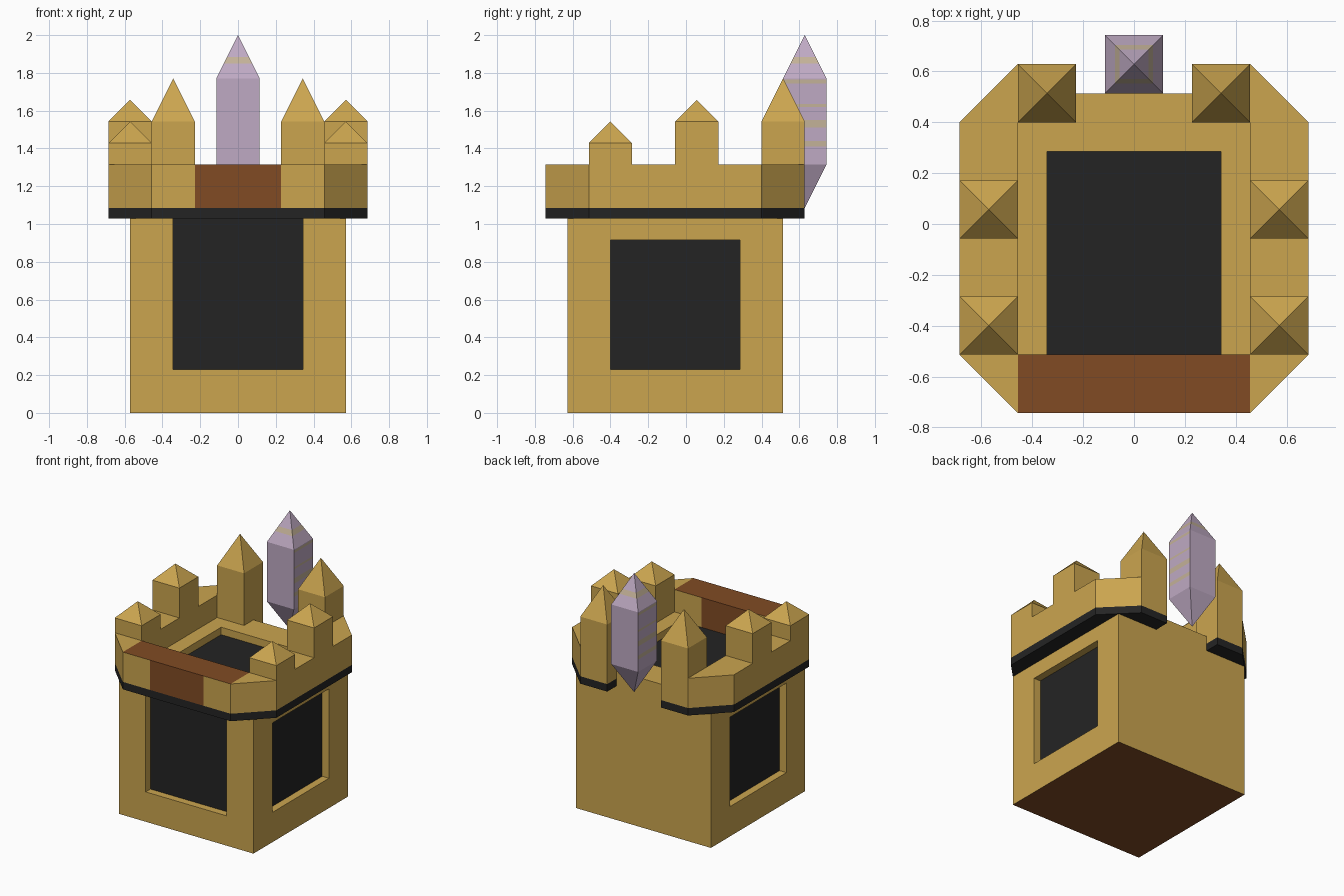
import bpy, bmesh
from mathutils import Vector

if "Cube" in bpy.data.objects:
    bpy.data.objects.remove(bpy.data.objects["Cube"])

U = 2 / 17.5  # the model sits on a regular grid; all sizes below are in grid units


def material(name, rgb):
    m = bpy.data.materials.new(name)
    lin = [((c / 255 + 0.055) / 1.055) ** 2.4 for c in rgb]
    m.diffuse_color = (*lin, 1)
    m.use_nodes = True
    m.node_tree.nodes["Principled BSDF"].inputs["Base Color"].default_value = m.diffuse_color
    return m


GOLD = material("gold stone", (203, 165, 79))
BROWN = material("brown wood", (129, 75, 36))
DARK = material("dark charcoal", (36, 36, 36))
LILAC = material("lilac crystal", (191, 170, 195))
CREAM = material("cream stripe", (196, 178, 152))


def finish(name, bm, mats, rule=None, fix=True):
    if fix:
        bmesh.ops.recalc_face_normals(bm, faces=bm.faces)
    bm.normal_update()
    if rule:
        for f in bm.faces:
            f.material_index = rule(f)
    me = bpy.data.meshes.new(name)
    bm.to_mesh(me)
    bm.free()
    for m in mats:
        me.materials.append(m)
    ob = bpy.data.objects.new(name, me)
    bpy.context.collection.objects.link(ob)
    return ob


def prism(name, pts, z0, z1, mats, rule=None):
    """Extrude a flat outline from z0 to z1."""
    bm = bmesh.new()
    f = bm.faces.new([bm.verts.new((x * U, y * U, z0 * U)) for x, y in pts])
    up = bmesh.ops.extrude_face_region(bm, geom=[f])["geom"]
    bmesh.ops.translate(bm, vec=(0, 0, (z1 - z0) * U),
                        verts=[v for v in up if isinstance(v, bmesh.types.BMVert)])
    return finish(name, bm, mats, rule)


def box(name, x0, x1, y0, y1, z0, z1, mats, rule=None):
    return prism(name, [(x0, y0), (x1, y0), (x1, y1), (x0, y1)], z0, z1, mats, rule)


def tower_mesh(x, y, z0, z1, apex, low=None):
    """Square shaft with a pyramid roof, optionally a pointed bottom."""
    bm = bmesh.new()
    ring = [(-1, -1), (1, -1), (1, 1), (-1, 1)]
    a, b = [[bm.verts.new(((x + i) * U, (y + j) * U, z * U)) for i, j in ring] for z in (z0, z1)]
    top = bm.verts.new((x * U, y * U, apex * U))
    tip = bm.verts.new((x * U, y * U, low * U)) if low else None
    for i in range(4):
        j = (i + 1) % 4
        bm.faces.new((a[i], a[j], b[j], b[i]))
        bm.faces.new((b[i], b[j], top))
        if tip:
            bm.faces.new((a[j], a[i], tip))
    if not tip:
        bm.faces.new(a[::-1])
    return bm


# Body: box whose front, sides and top carry recessed dark panels
bm = bmesh.new()


def quad(pts, mat):
    f = bm.faces.new([bm.verts.new(Vector(p) * U) for p in pts])
    f.material_index = mat


def rect(u0, u1, v0, v1):
    return [(u0, v0), (u1, v0), (u1, v1), (u0, v1)]


def recessed_side(outer, inner, place):
    """place(u, v, depth) maps panel coordinates to space."""
    o, n = rect(*outer), rect(*inner)
    for i in range(4):
        j = (i + 1) % 4
        quad([place(*o[i], 0), place(*o[j], 0), place(*n[j], 0), place(*n[i], 0)], 0)
        quad([place(*n[i], 0), place(*n[j], 0), place(*n[j], .5), place(*n[i], .5)], 0)
    quad([place(*p, .5) for p in n], 1)


recessed_side((-5, 5, 0, 10), (-3, 3, 2, 9), lambda u, v, d: (u, -5.5 + d, v))
recessed_side((-5.5, 4.5, 0, 10), (-3.5, 2.5, 2, 8), lambda u, v, d: (5 - d, u, v))
recessed_side((-4.5, 5.5, 0, 10), (-2.5, 3.5, 2, 8), lambda u, v, d: (-5 + d, -u, v))
recessed_side((-5, 5, -5.5, 4.5), (-3, 3, -4.5, 2.5), lambda u, v, d: (u, v, 10 - d))
quad([(5, 4.5, 0), (-5, 4.5, 0), (-5, 4.5, 10), (5, 4.5, 10)], 0)
quad([(-5, 4.5, 0), (5, 4.5, 0), (5, -5.5, 0), (-5, -5.5, 0)], 2)
bmesh.ops.remove_doubles(bm, verts=bm.verts, dist=1e-5)
finish("body", bm, [GOLD, DARK, BROWN], fix=False)

# Parapet front: brown centre, gold ends with a brown top
box("front_parapet_centre", -2, 2, -6.5, -4.49, 9.5, 11.5, [BROWN])
for s, side in ((1, "right"), (-1, "left")):
    box(side + "_front_parapet", 2 * s, 4 * s, -6.5, -4.49, 9.5, 11.5, [GOLD, BROWN],
        lambda f: 1 if f.normal.z > .5 else 0)
    # Side parapet with chamfered corners, open at the back centre
    wall = [(4, -6.5), (6, -4.5), (6, 3.5), (4, 5.5), (2, 5.5), (2, 3.5), (4, 3.5)]
    prism(side + "_parapet", [(x * s, y) for x, y in wall], 9.5, 11.5, [GOLD])
    # Dark band hugging the body under the parapet
    band = [(0, -6.5), (4, -6.5), (6, -4.5), (6, 3.5), (4, 5.5), (2, 5.5), (2, 4.45),
            (4.9, 4.4), (4.9, -5.4), (0, -5.4)]
    prism(side + "_band", [(x * s, y) for x, y in band], 9, 9.5, [DARK])
    # Turrets
    for part, x, y, z1, apex in (("front_turret", 5, -3.5, 12.5, 13.5),
                                 ("middle_turret", 5, .5, 13.5, 14.5),
                                 ("back_turret", 3, 4.5, 13.5, 15.5)):
        finish(side + "_" + part, tower_mesh(x * s, y, 11.5, z1, apex), [GOLD])

# Crystal floating at the back, with faint stripes on its sides and tip
stripes = [(1.41, 1.44), (1.51, 1.55), (1.62, 1.635), (1.745, 1.765), (1.85, 1.885)]
bm = tower_mesh(0, 5.5, 11.5, 15.5, 17.5, 9.5)
for z in [z for pair in stripes for z in pair]:
    bmesh.ops.bisect_plane(bm, geom=bm.verts[:] + bm.edges[:] + bm.faces[:],
                           plane_co=(0, 0, z), plane_no=(0, 0, 1))


def striped(f):
    z = f.calc_center_median().z
    return int(any(a < z < b for a, b in stripes) and (abs(f.normal.x) > .5 or z > 1.8))


finish("crystal", bm, [LILAC, CREAM], striped)
